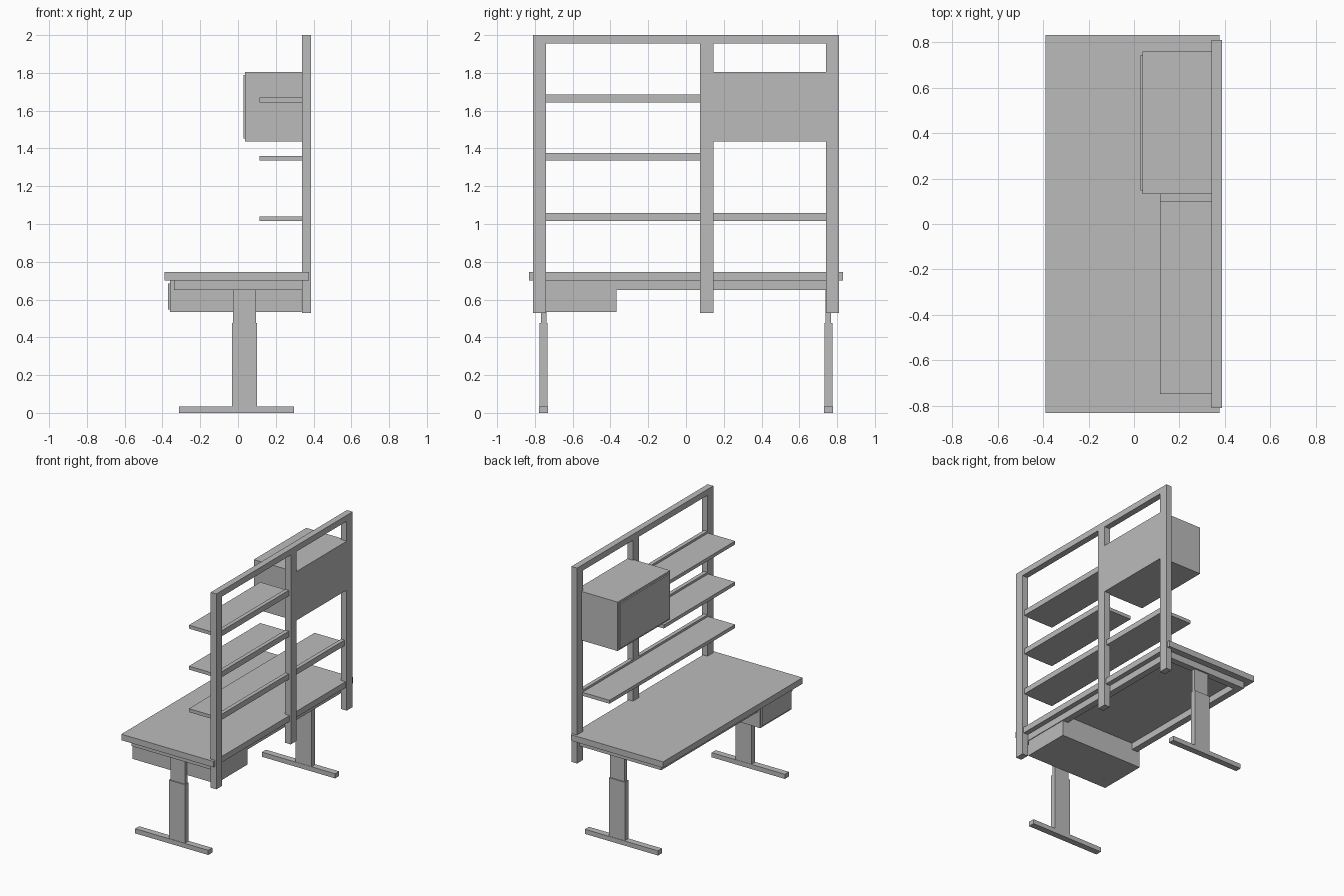
import bpy
import bmesh

default = bpy.data.objects.get("Cube")
if default:
    bpy.data.objects.remove(default, do_unlink=True)

# Single matte grey for the whole workstation
GREY = (0.5, 0.5, 0.5, 1.0)
grey = bpy.data.materials.new("matte_grey")
grey.use_nodes = True
grey.diffuse_color = GREY
bsdf = grey.node_tree.nodes["Principled BSDF"]
bsdf.inputs["Base Color"].default_value = GREY
bsdf.inputs["Roughness"].default_value = 0.7


def box(name, x, y, z):
    """Box spanning the given (low, high) range on each axis."""
    bm = bmesh.new()
    bmesh.ops.create_cube(bm, size=1.0)
    for v in bm.verts:
        v.co = [r[0] if c < 0 else r[1] for c, r in zip(v.co, (x, y, z))]
    mesh = bpy.data.meshes.new(name)
    bm.to_mesh(mesh)
    bm.free()
    mesh.materials.append(grey)
    obj = bpy.data.objects.new(name, mesh)
    bpy.context.collection.objects.link(obj)
    return obj


def mirrored(side, low, high):
    return tuple(sorted((side * low, side * high)))


POST_X = (0.34, 0.387)
RAIL_X = (0.34, 0.37)
END_Y = 0.74       # inner face of the end posts
MID_Y = (0.075, 0.145)

# Table top
box("table_top", (-0.39, 0.377), (-0.83, 0.83), (0.7, 0.745))

# Legs, feet and end rails of the under-frame
for label, side in (("right", -1), ("left", 1)):
    box(f"{label}_foot", (-0.312, 0.297), mirrored(side, 0.73, 0.778), (0, 0.035))
    box(f"{label}_leg_outer", (-0.033, 0.1), mirrored(side, 0.732, 0.775), (0.035, 0.475))
    box(f"{label}_leg_inner", (-0.026, 0.095), mirrored(side, 0.738, 0.768), (0.475, 0.65))
    box(f"{label}_frame_rail", (-0.34, 0.34), mirrored(side, 0.73, 0.78), (0.65, 0.7))

# Long rails of the under-frame
box("front_frame_rail", (-0.34, -0.29), (-0.73, 0.73), (0.65, 0.7))
box("back_frame_rail", (0.29, 0.34), (-0.73, 0.73), (0.65, 0.7))

# Back rack posts and top beam
for label, span in (("right", (-0.81, -END_Y)), ("middle", MID_Y), ("left", (END_Y, 0.81))):
    box(f"{label}_post", POST_X, span, (0.53, 1.955))
box("top_beam", POST_X, (-0.81, 0.81), (1.955, 2.0))

# Shelves, each with a raised rail between the posts
for label, z, end in (("lower", 1.015, 0.745), ("middle", 1.335, 0.1), ("upper", 1.643, 0.1)):
    box(f"{label}_shelf", (0.115, 0.34), (-0.748, end), (z, z + 0.026))
    box(f"{label}_shelf_rail", RAIL_X, (-END_Y, MID_Y[0]), (z, z + 0.042))
box("lower_shelf_side_rail", RAIL_X, (MID_Y[1], END_Y), (1.015, 1.057))

# Wall cabinet with a slightly smaller door and a back panel flush with the posts
box("cabinet_body", (0.038, 0.34), (0.133, 0.758), (1.437, 1.805))
box("cabinet_door", (0.028, 0.038), (0.148, 0.743), (1.452, 1.79))
box("cabinet_back", POST_X, (MID_Y[1], END_Y), (1.437, 1.805))

# Drawer under the table top
box("drawer_body", (-0.36, 0.335), (-0.74, -0.368), (0.533, 0.7))
box("drawer_front", (-0.37, -0.36), (-0.728, -0.38), (0.547, 0.686))
